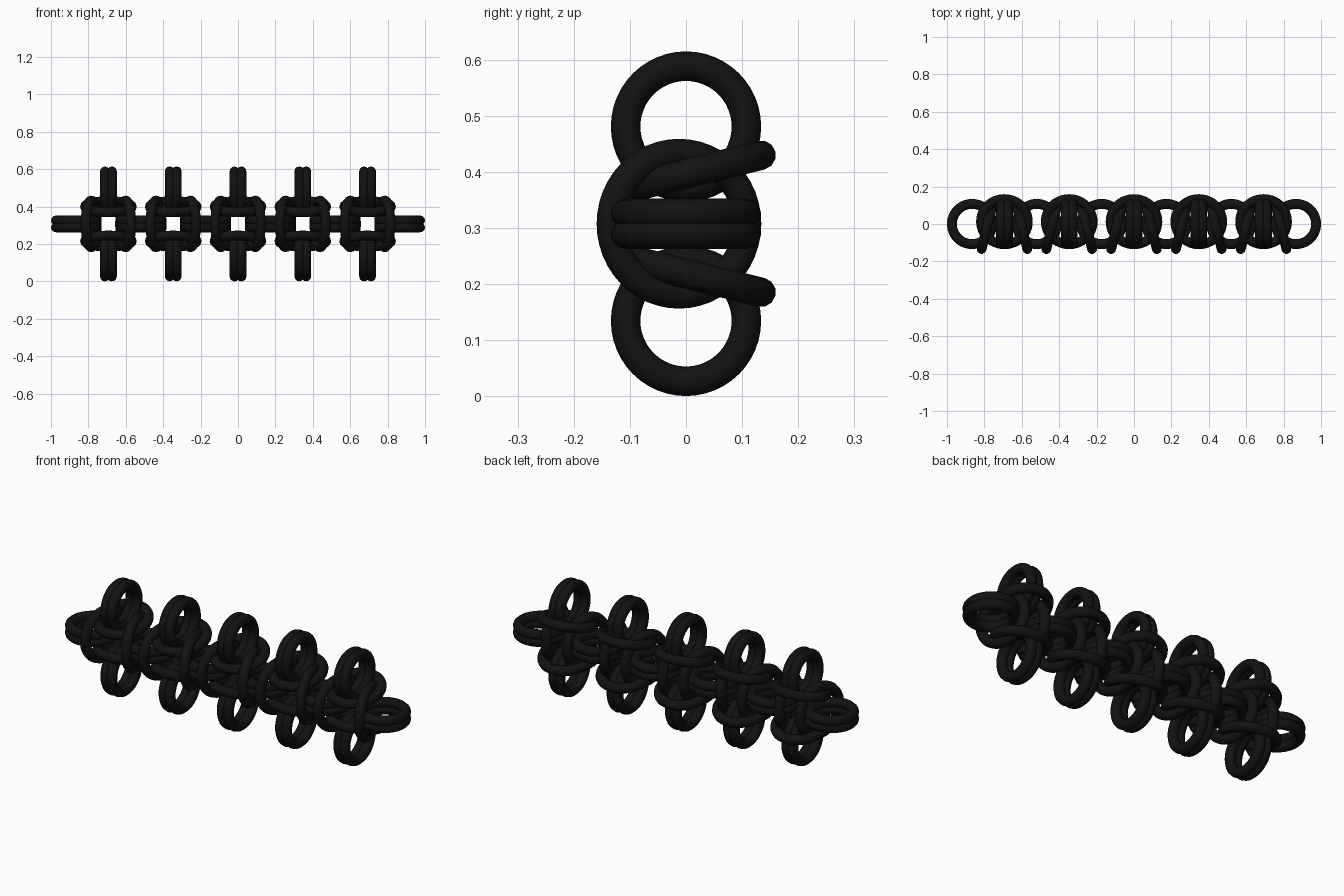
import bpy, math

if "Cube" in bpy.data.objects:
    bpy.data.objects.remove(bpy.data.objects["Cube"])

R_TUBE = 0.0263
R_LINK = 0.1076      # paired link centre-line radius
R_WEAVE = 0.1250     # tilted weave ring centre-line radius
STEP = 0.3464        # distance between units
ZC = 0.3075          # mid height
PAIR = 0.0185        # half gap of a doubled ring
TILT = math.radians(14)

black = bpy.data.materials.new("black_rubber")
black.diffuse_color = (0.006, 0.006, 0.006, 1)
black.use_nodes = True
black.node_tree.nodes["Principled BSDF"].inputs["Base Color"].default_value = black.diffuse_color


def ring(name, radius, loc, rot=(0, 0, 0)):
    bpy.ops.mesh.primitive_torus_add(
        major_radius=radius, minor_radius=R_TUBE,
        major_segments=48, minor_segments=12, location=loc, rotation=rot)
    ob = bpy.context.object
    ob.name = name
    ob.data.materials.append(black)
    bpy.ops.object.shade_smooth()
    return ob


# Doubled flat links joining the units along x, plus the two end links
for i in range(6):
    x = (i - 2.5) * STEP
    for s in (-1, 1):
        ring("connector_link", R_LINK, (x, 0, ZC + s * PAIR))

for i in range(5):
    x = (i - 2) * STEP
    for s in (-1, 1):
        # Doubled upright links above and below each unit
        for t in (-1, 1):
            ring("upright_link", R_LINK,
                 (x + t * PAIR, 0, ZC + s * STEP / 2), (0, math.pi / 2, 0))
        # Upper and lower weave rings, opening towards the back
        ring("flat_weave_ring", R_WEAVE,
             (x, 0.0125, ZC + s * 0.092), (s * TILT, 0, 0))
        # Left and right weave rings, opening towards the front
        ring("side_weave_ring", R_WEAVE,
             (x + s * 0.092, -0.0125, ZC), (0, math.pi / 2, s * TILT))
